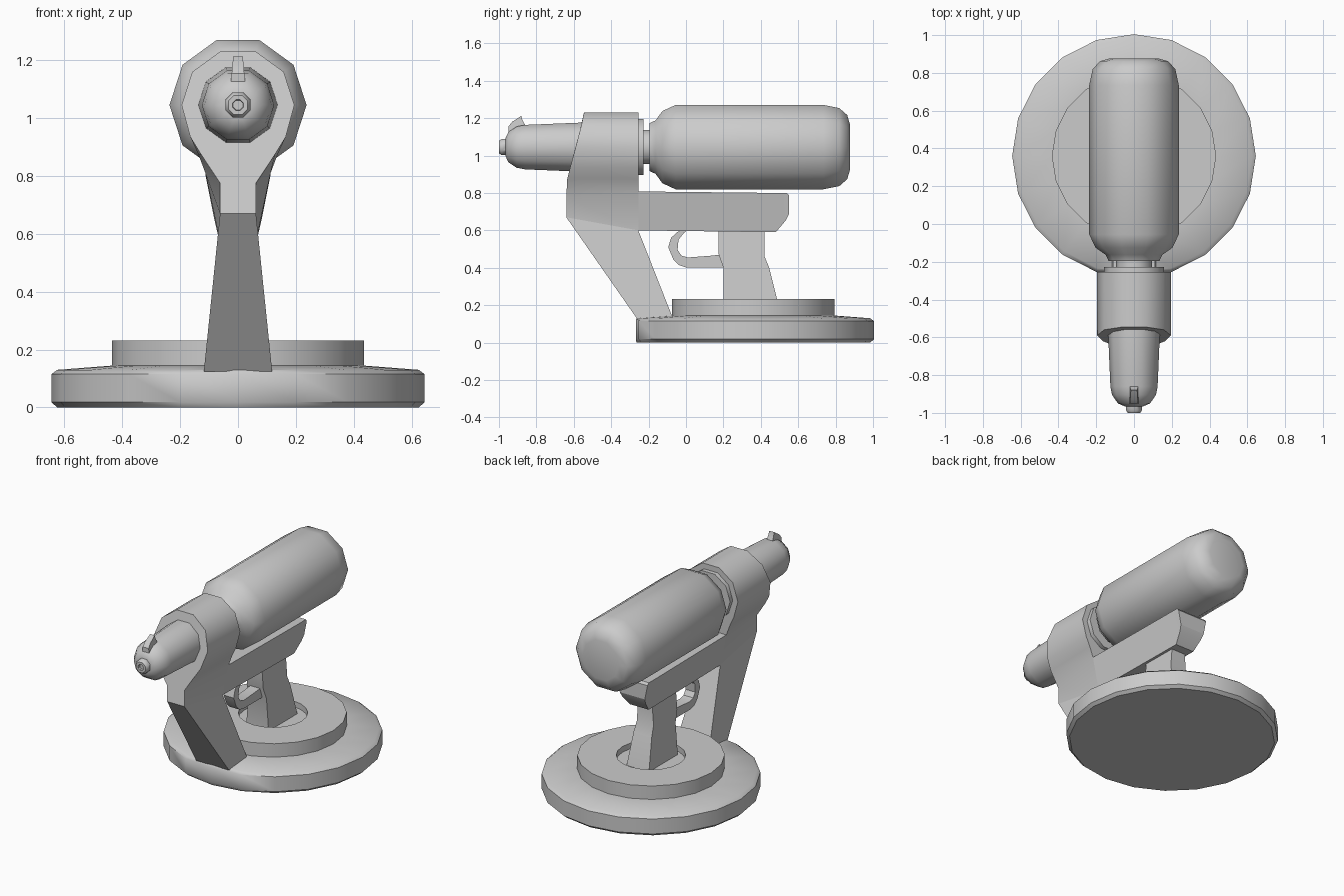
import bpy, bmesh
from math import sin, cos, tau, radians

if "Cube" in bpy.data.objects:
    bpy.data.objects.remove(bpy.data.objects["Cube"])

AXIS_Z = 1.045   # height of the barrel and bottle axis
BASE_Y = 0.36    # centre of the round base


def finish(name, bm, angle=40):
    bmesh.ops.remove_doubles(bm, verts=bm.verts, dist=1e-5)
    bmesh.ops.recalc_face_normals(bm, faces=bm.faces)
    me = bpy.data.meshes.new(name)
    bm.to_mesh(me)
    bm.free()
    ob = bpy.data.objects.new(name, me)
    bpy.context.collection.objects.link(ob)
    bpy.ops.object.select_all(action='DESELECT')
    ob.select_set(True)
    bpy.context.view_layer.objects.active = ob
    bpy.ops.object.shade_smooth_by_angle(angle=radians(angle))
    return ob


def loft(name, rings, angle=40):
    """Join closed rings of equal length and cap both ends."""
    bm = bmesh.new()
    loops = [[bm.verts.new(p) for p in ring] for ring in rings]
    n = len(loops[0])
    for a, b in zip(loops, loops[1:]):
        for i in range(n):
            j = (i + 1) % n
            bm.faces.new((a[i], a[j], b[j], b[i]))
    bm.faces.new(loops[0])
    bm.faces.new(loops[-1])
    return finish(name, bm, angle)


def turned_y(name, profile, n=10):
    """Turn (y, radius) pairs around the barrel axis, with a flat on top."""
    angles = [tau * (i + 0.5) / n for i in range(n)]
    return loft(name, [[(r * sin(a), y, AXIS_Z + r * cos(a)) for a in angles]
                       for y, r in profile])


def turned_z(name, profile, n=20):
    """Turn (radius, z) pairs around the base centre."""
    angles = [tau * i / n for i in range(n)]
    return loft(name, [[(r * sin(a), max(BASE_Y + r * cos(a), -0.268), z) for a in angles]
                       for r, z in profile])


def mirrored(half):
    return half + [(-x, y, z) for x, y, z in reversed(half)]


def plate(name, outline, width):
    """Side outline of (y, z) points; width(z) gives the half thickness."""
    return loft(name, [[(s * width(z), y, z) for y, z in outline] for s in (-1, 1)], 25)


# Round stand: wide foot and raised ring with a shallow recess
turned_z("base_foot", [(0.625, 0), (0.645, 0.018), (0.645, 0.115), (0.625, 0.13), (0.43, 0.145)])
turned_z("base_ring", [(0.435, 0.13), (0.435, 0.232), (0.205, 0.232), (0.205, 0.195)])

# Collar block, blending from the ten-sided sleeve down to the stem
sleeve = [(0.06, 1.231), (0.158, 1.16), (0.195, 1.045), (0.165, 0.935)]
front_y = [-0.545, -0.56, -0.59, -0.62]
front = [(x, y, z) for (x, z), y in zip(sleeve, front_y)]
front += [(0.128, -0.635, 0.875), (0.062, -0.64, 0.775), (0.062, -0.64, 0.67)]
back = [(x, -0.255, z) for x, z in sleeve]
back += [(0.137, -0.255, 0.875), (0.112, -0.255, 0.808), (0.068, -0.255, 0.6)]
loft("collar_block", [mirrored(front), mirrored(back)])

# Sloping strut down to the foot
loft("front_strut", [mirrored([front[-1], back[-1]]),
                     mirrored([(0.118, -0.26, 0.125), (0.118, -0.068, 0.125)])], 25)

# Rail under the bottle
loft("rear_rail", [mirrored([(0.112, -0.255, 0.808), (0.068, -0.255, 0.6)]),
                   mirrored([(0.112, 0.48, 0.80), (0.068, 0.48, 0.59)]),
                   mirrored([(0.111, 0.54, 0.80), (0.083, 0.535, 0.655)]),
                   mirrored([(0.109, 0.552, 0.785), (0.09, 0.552, 0.69)])], 25)

# Grip
plate("grip", [(0.175, 0.61), (0.175, 0.47), (0.2, 0.40), (0.2, 0.19),
               (0.497, 0.19), (0.445, 0.40), (0.42, 0.46), (0.42, 0.61)],
      lambda z: 0.05 + (0.6 - z) * 0.075)

# Trigger guard
outer = [(-0.01, 0.605), (-0.045, 0.592), (-0.08, 0.56), (-0.095, 0.51), (-0.068, 0.445),
         (-0.04, 0.415), (0, 0.402), (0.22, 0.402)]
inner = [(0.22, 0.475), (0.14, 0.465), (0.01, 0.455), (-0.025, 0.465),
         (-0.045, 0.495), (-0.04, 0.55), (-0.012, 0.585), (0.01, 0.605)]
plate("trigger_guard", outer + inner, lambda z: 0.035)

# Bottle with neck
turned_y("bottle", [(-0.195, 0.135), (-0.163, 0.15), (-0.126, 0.203), (-0.056, 0.237),
                    (0.735, 0.237), (0.82, 0.219), (0.862, 0.18), (0.876, 0.13)])
turned_y("bottle_neck", [(-0.24, 0.095), (-0.19, 0.095)])
turned_y("neck_ring", [(-0.26, 0.158), (-0.228, 0.158)])

# Barrel and nozzle
turned_y("barrel", [(-0.5, 0.138), (-0.58, 0.137), (-0.86, 0.125), (-0.905, 0.116),
                    (-0.95, 0.085), (-0.965, 0.05)])
turned_y("nozzle", [(-0.95, 0.047), (-0.985, 0.047), (-1.0, 0.036),
                    (-1.0, 0.02), (-0.985, 0.018)], 8)

# Front sight
plate("front_sight", [(-0.95, 1.10), (-0.95, 1.155), (-0.93, 1.18), (-0.88, 1.213),
                      (-0.875, 1.19), (-0.855, 1.155), (-0.855, 1.12)],
      lambda z: 0.025 - (z - 1.12) * 0.09)
